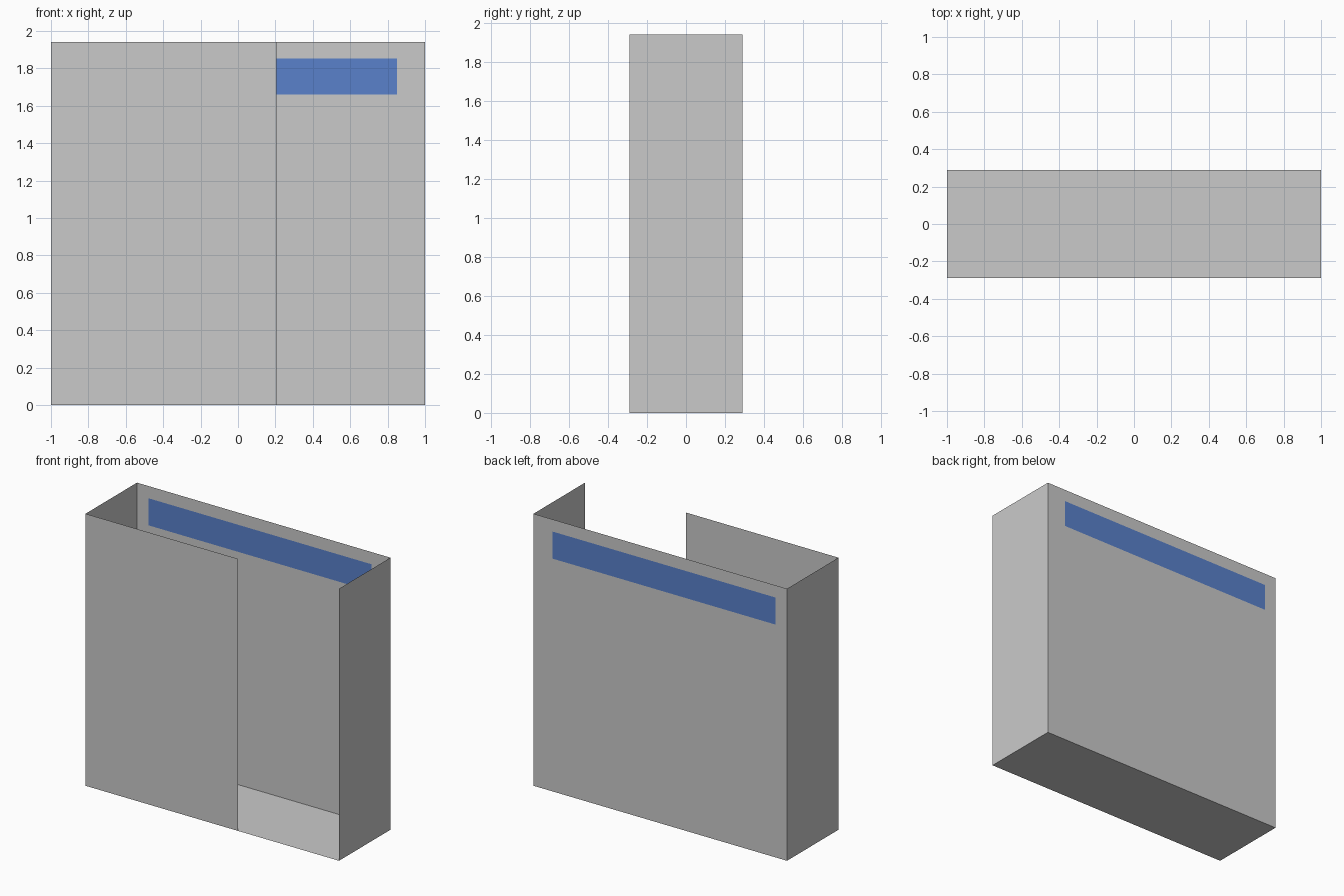
import bpy
import bmesh
from mathutils import Vector

if "Cube" in bpy.data.objects:
    bpy.data.objects.remove(bpy.data.objects["Cube"])

W, D, H = 1.0, 0.29, 1.94      # half width, half depth, height
DOOR_X = 0.205                 # right edge of the partial front wall


def material(name, rgb):
    m = bpy.data.materials.new(name)
    m.diffuse_color = (*rgb, 1.0)
    m.use_nodes = True
    m.node_tree.nodes["Principled BSDF"].inputs["Base Color"].default_value = m.diffuse_color
    return m


grey = material("light grey", (0.59, 0.59, 0.59))
blue = material("blue", (0.10, 0.22, 0.60))


def sheet(name, origin, u, v, us=(0, 1), vs=(0, 1), stripe=None):
    """Flat panel spanned by u and v, cut at us and vs; one cell may be blue."""
    bm = bmesh.new()
    o, u, v = Vector(origin), Vector(u), Vector(v)
    grid = [[bm.verts.new(o + u * a + v * b) for a in us] for b in vs]
    for j in range(len(vs) - 1):
        for i in range(len(us) - 1):
            f = bm.faces.new((grid[j][i], grid[j][i + 1],
                              grid[j + 1][i + 1], grid[j + 1][i]))
            f.material_index = int((i, j) == stripe)
    me = bpy.data.meshes.new(name)
    bm.to_mesh(me)
    bm.free()
    me.materials.append(grey)
    if stripe:
        me.materials.append(blue)
    ob = bpy.data.objects.new(name, me)
    bpy.context.collection.objects.link(ob)
    return ob


# Floor, facing down
sheet("floor", (-W, -D, 0), (0, 2 * D, 0), (2 * W, 0, 0))

# Side walls, facing outward
sheet("left_wall", (-W, D, 0), (0, -2 * D, 0), (0, 0, H))
sheet("right_wall", (W, -D, 0), (0, 2 * D, 0), (0, 0, H))

# Front wall with the opening to its right
sheet("front_wall", (-W, -D, 0), (W + DOOR_X, 0, 0), (0, 0, H))

# Back wall with the blue band cut into it near the top
sheet("back_wall", (W, D, 0), (-1, 0, 0), (0, 0, 1),
      us=(0, 0.15, 1.91, 2 * W), vs=(0, 1.66, 1.853, H), stripe=(1, 1))
